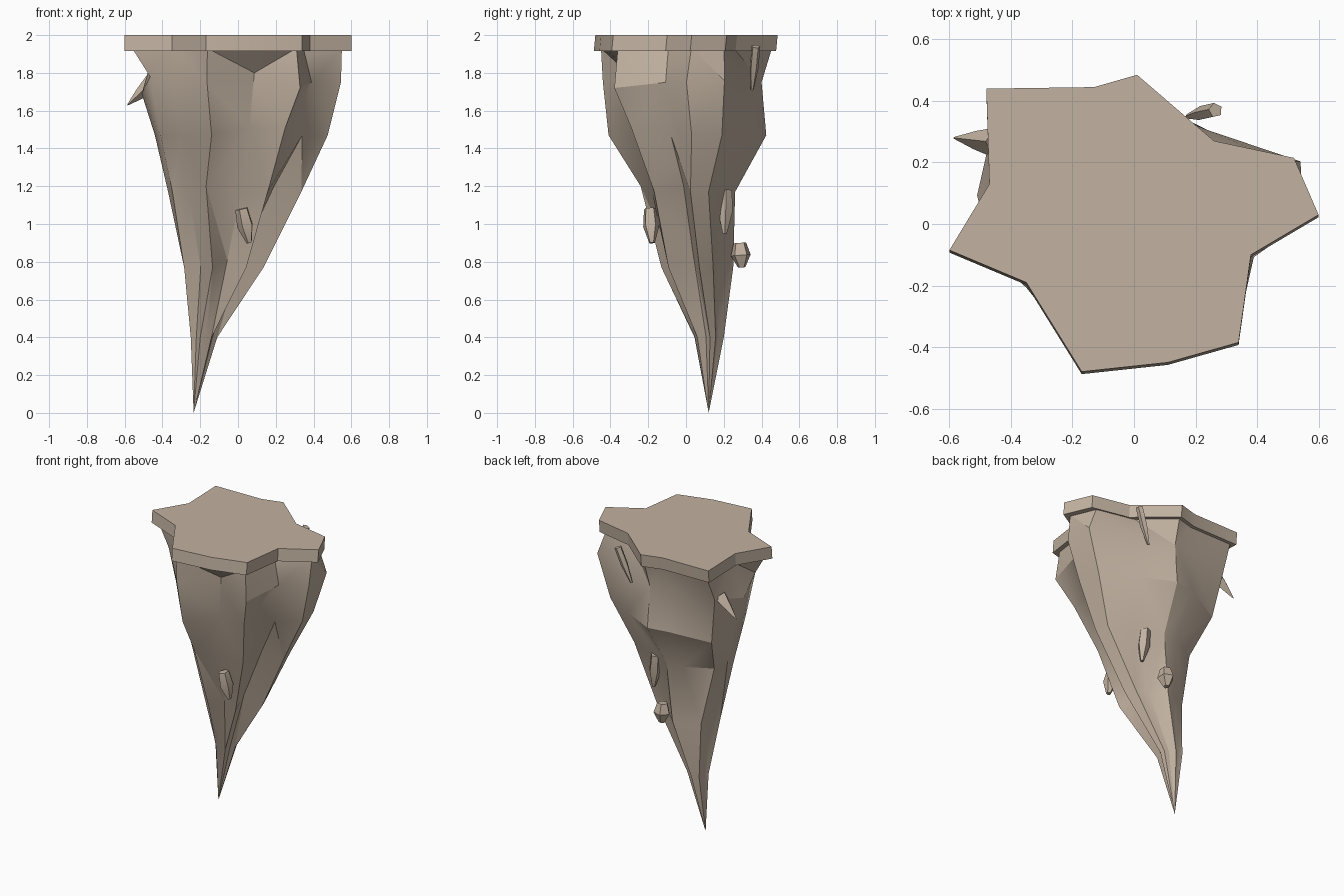
import bpy, bmesh, math
from mathutils import Vector

cube = bpy.data.objects.get("Cube")
if cube:
    bpy.data.objects.remove(cube, do_unlink=True)

stone = bpy.data.materials.new("warm_stone")
stone.use_nodes = True
colour = (0.54, 0.445, 0.355, 1)
stone.diffuse_color = colour
stone.node_tree.nodes["Principled BSDF"].inputs["Base Color"].default_value = colour

# Star-like plan of the slab, and the blunter plan of the rock's belly
STAR = [(-.48, .44), (-.13, .445), (.01, .485), (.26, .27), (.52, .215),
        (.60, .03), (.38, -.10), (.34, -.385), (.11, -.45), (-.17, -.48),
        (-.35, -.19), (-.60, -.085), (-.47, .13)]
BELLY = [(-.41, .30), (-.15, .40), (0, .425), (.23, .31), (.45, .19),
         (.475, .03), (.34, -.08), (.27, -.29), (.06, -.31), (-.14, -.41),
         (-.30, -.17), (-.41, -.07), (-.44, .12)]


def finish(name, bm, angle):
    bmesh.ops.recalc_face_normals(bm, faces=bm.faces)
    mesh = bpy.data.meshes.new(name)
    bm.to_mesh(mesh)
    bm.free()
    mesh.materials.append(stone)
    obj = bpy.data.objects.new(name, mesh)
    bpy.context.collection.objects.link(obj)
    bpy.ops.object.select_all(action='DESELECT')
    obj.select_set(True)
    bpy.context.view_layer.objects.active = obj
    bpy.ops.object.shade_smooth_by_angle(angle=math.radians(angle))


def bridge(bm, upper, lower):
    n = len(upper)
    for i in range(n):
        j = (i + 1) % n
        bm.faces.new((upper[i], upper[j], lower[j], lower[i]))


def fitted_ring(plan, x0, x1, y0, y1):
    """Plan outline stretched to the given extents."""
    xs, ys = zip(*plan)
    fit = lambda v, vs, lo, hi: lo + (v - min(vs)) / (max(vs) - min(vs)) * (hi - lo)
    return [(fit(x, xs, x0, x1), fit(y, ys, y0, y1)) for x, y in plan]


# Top slab
bm = bmesh.new()
top = [bm.verts.new((x, y, 2)) for x, y in STAR]
under = [bm.verts.new((x, y - .008, 1.915)) for x, y in STAR]
bridge(bm, top, under)
bm.faces.new(top)
bm.faces.new(under)
finish("top_slab", bm, 20)

# Tapering rock: height, plan, x range, y range
LEVELS = [(1.93, STAR, -.56, .55, -.45, .455),
          (1.75, BELLY, -.51, .545, -.44, .40),
          (1.47, BELLY, -.44, .475, -.41, .425),
          (1.17, BELLY, -.37, .335, -.24, .26),
          (.77, STAR, -.285, .135, -.13, .25),
          (.40, STAR, -.25, -.11, .045, .20)]
# Knobs and dents: (level, outline point) -> offset
KNOBS = {(1, 0): (.02, .06, 0), (1, 3): (-.02, .02, 0), (1, 4): (.025, .04, .01),
         (1, 7): (.02, -.06, -.03), (1, 8): (.02, .03, .05), (1, 10): (0, -.01, -.04),
         (1, 11): (.01, 0, .03), (1, 12): (0, 0, -.06), (2, 0): (.01, -.01, -.05),
         (2, 7): (-.02, 0, .04), (2, 8): (0, .02, .04), (2, 10): (0, .02, 0),
         (3, 0): (.02, -.03, 0), (3, 9): (-.03, 0, .03), (3, 6): (-.04, .03, .03),
         (3, 7): (-.02, 0, 0), (4, 0): (0, -.05, 0), (4, 6): (-.04, .02, .06),
         (4, 8): (-.02, .05, .04)}
bm = bmesh.new()
previous = None
for level, (z, *plan) in enumerate(LEVELS):
    ring = []
    for i, (x, y) in enumerate(fitted_ring(*plan)):
        knob = Vector(KNOBS.get((level, i), (0, 0, 0)))
        ring.append(bm.verts.new(Vector((x, y, z)) + knob))
    if previous:
        bridge(bm, previous, ring)
    else:
        bm.faces.new(ring)
    previous = ring
tip = bm.verts.new((-.235, .12, 0))
for i in range(len(previous)):
    bm.faces.new((previous[i], previous[(i + 1) % len(previous)], tip))
bmesh.ops.triangulate(bm, faces=bm.faces[:])
finish("hanging_rock", bm, 28)


# Loose shards stuck to the sides: three rings along an axis
def shard(name, start, end, radii, sides=5):
    a, b = Vector(start), Vector(end)
    turn = (b - a).to_track_quat('Z', 'Y')
    bm = bmesh.new()
    rings = []
    for k, r in enumerate(radii):
        angles = [math.tau * i / sides for i in range(sides)]
        rings.append([bm.verts.new(a.lerp(b, k / 2) + turn @ Vector(
            (r * math.cos(t), r * math.sin(t), 0))) for t in angles])
    bridge(bm, rings[0], rings[1])
    bridge(bm, rings[1], rings[2])
    bm.faces.new(rings[0])
    bm.faces.new(rings[2])
    finish(name, bm, 20)


shard("right_spike", (-.45, .265, 1.75), (-.585, .28, 1.63), (.05, .03, .003), 4)
shard("back_upper_shard", (.175, .35, 1.71), (.265, .37, 1.94), (.008, .024, .024))
shard("back_middle_shard", (.085, .21, 1.18), (.105, .205, .95), (.035, .04, .012))
shard("back_lower_shard", (-.02, .285, .9), (-.02, .295, .77), (.035, .055, .02))
shard("front_shard", (.02, -.19, 1.08), (.06, -.18, .9), (.035, .045, .015))
